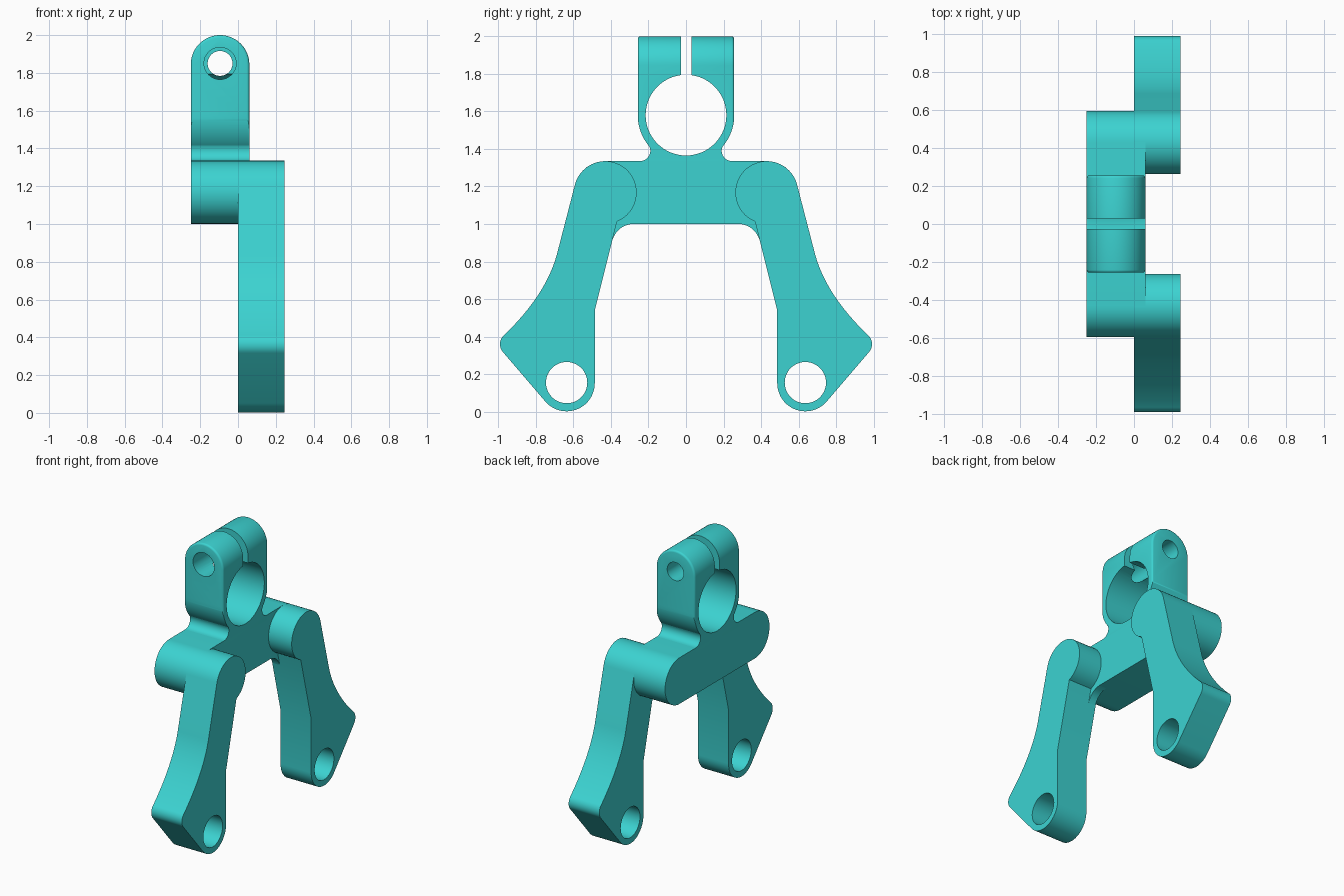
import bpy, bmesh, math

cube = bpy.data.objects.get("Cube")
if cube:
    bpy.data.objects.remove(cube, do_unlink=True)

teal = bpy.data.materials.new("turquoise plastic")
teal.use_nodes = True
COLOUR = (0.045, 0.65, 0.64, 1)
teal.diffuse_color = COLOUR
teal.node_tree.nodes["Principled BSDF"].inputs["Base Color"].default_value = COLOUR


def arc(cx, cy, r, a0, a1, n=16):
    """Points on a circular arc, angles in degrees."""
    angles = [math.radians(a0 + (a1 - a0) * i / n) for i in range(n + 1)]
    return [(cx + r * math.cos(a), cy + r * math.sin(a)) for a in angles]


def bezier(p, q, r, n=12):
    """Quadratic curve from p to r, pulled towards q."""
    pts = []
    for i in range(n + 1):
        t = i / n
        pts.append(tuple((1 - t) ** 2 * a + 2 * t * (1 - t) * b + t * t * c
                         for a, b, c in zip(p, q, r)))
    return pts


def prism(name, profile, lo, hi, axis="x", bevel=0):
    """Extrude a (y, z) profile along x, or an (x, z) profile along y."""
    bm = bmesh.new()
    place = (lambda u, v, d: (d, u, v)) if axis == "x" else (lambda u, v, d: (u, d, v))
    ends = [[bm.verts.new(place(u, v, d)) for u, v in profile] for d in (lo, hi)]
    caps = [bm.faces.new(ring) for ring in ends]
    n = len(profile)
    for i in range(n):
        j = (i + 1) % n
        bm.faces.new((ends[0][i], ends[0][j], ends[1][j], ends[1][i]))
    bmesh.ops.recalc_face_normals(bm, faces=bm.faces)
    if bevel:
        rims = list({e for f in caps for e in f.edges})
        bmesh.ops.bevel(bm, geom=rims, offset=bevel, segments=3, profile=0.5,
                        affect="EDGES")
    mesh = bpy.data.meshes.new(name)
    bm.to_mesh(mesh)
    bm.free()
    mesh.materials.append(teal)
    ob = bpy.data.objects.new(name, mesh)
    bpy.context.collection.objects.link(ob)
    return ob


def activate(ob):
    bpy.ops.object.select_all(action="DESELECT")
    ob.select_set(True)
    bpy.context.view_layer.objects.active = ob


def combine(ob, tool, operation="DIFFERENCE"):
    """Apply a boolean and discard the tool."""
    tool.hide_render = True
    mod = ob.modifiers.new("cut", "BOOLEAN")
    mod.operation, mod.solver, mod.object = operation, "EXACT", tool
    activate(ob)
    bpy.ops.object.modifier_apply(modifier=mod.name)
    bpy.data.objects.remove(tool, do_unlink=True)


def smooth(ob):
    activate(ob)
    bpy.ops.object.shade_smooth_by_angle(angle=math.radians(35))


def circle(cx, cy, r, n=48):
    return arc(cx, cy, r, 0, 360, n)[:-1]


BACK, FACE = -0.25, 0.06      # thickness of the bridge and clamp
ARM_BACK, ARM_FACE = 0.0, 0.245

# Bridge: a round-ended bar joining the two arms
bar = arc(0.43, 1.168, 0.167, -90, 90, 24) + arc(-0.43, 1.168, 0.167, 90, 270, 24)
smooth(prism("bridge", bar, BACK, FACE))

# Clamp: outline with a narrow neck, then shaped to an arched top
half = ([(0.257, 2.02)] + arc(0, 1.58, 0.257, 0, -40)
        + arc(0.245, 1.39, 0.055, 150, 270, 10) + [(0.245, 1.30)])
clamp = prism("clamp", half + [(-y, z) for y, z in reversed(half)], BACK, FACE)
arch = [(BACK - 0.0005, 1.2), (FACE + 0.0005, 1.2)] + arc(-0.095, 1.845, 0.155, 0, 180, 32)
combine(clamp, prism("arch_tool", arch, -0.257, 0.257, "y", bevel=0.014), "INTERSECT")

# Main bore, clamping slot and stepped bolt hole
combine(clamp, prism("bore_tool", circle(0, 1.58, 0.215, 64), -0.5, 0.5))
slot = [(-0.026, 1.6), (0.028, 1.6), (0.028, 2.2), (-0.026, 2.2)]
combine(clamp, prism("slot_tool", slot, -0.5, 0.5))
for radius, lo, hi in ((0.085, -0.4, 0.0), (0.066, -0.01, 0.4)):
    combine(clamp, prism("bolt_tool", circle(-0.095, 1.85, radius, 32), lo, hi, "y"))
smooth(clamp)

# Arms: round head, swept outer edge, pointed heel and an eye at the foot
outline = (arc(0.43, 1.168, 0.167, 248, 15, 32)
           + bezier((0.69, 0.83), (0.75, 0.62), (0.965, 0.412))
           + arc(0.925, 0.36, 0.066, 45, -42, 10)
           + arc(0.636, 0.152, 0.15, -42, -180, 20)
           + [(0.486, 0.54)])
# Fillet filling the corner between bridge and arm
web = (bezier((0.265, 1.002), (0.37, 1.0), (0.397, 0.9))
       + [(0.45, 0.9), (0.45, 1.03), (0.265, 1.03)])

for side, sign in (("back", 1), ("front", -1)):
    arm = prism(side + "_arm", [(sign * y, z) for y, z in outline], ARM_BACK, ARM_FACE)
    combine(arm, prism("eye_tool", circle(sign * 0.636, 0.155, 0.11), -0.5, 0.5))
    smooth(arm)
    smooth(prism(side + "_fillet", [(sign * y, z) for y, z in web], 0.002, FACE))
